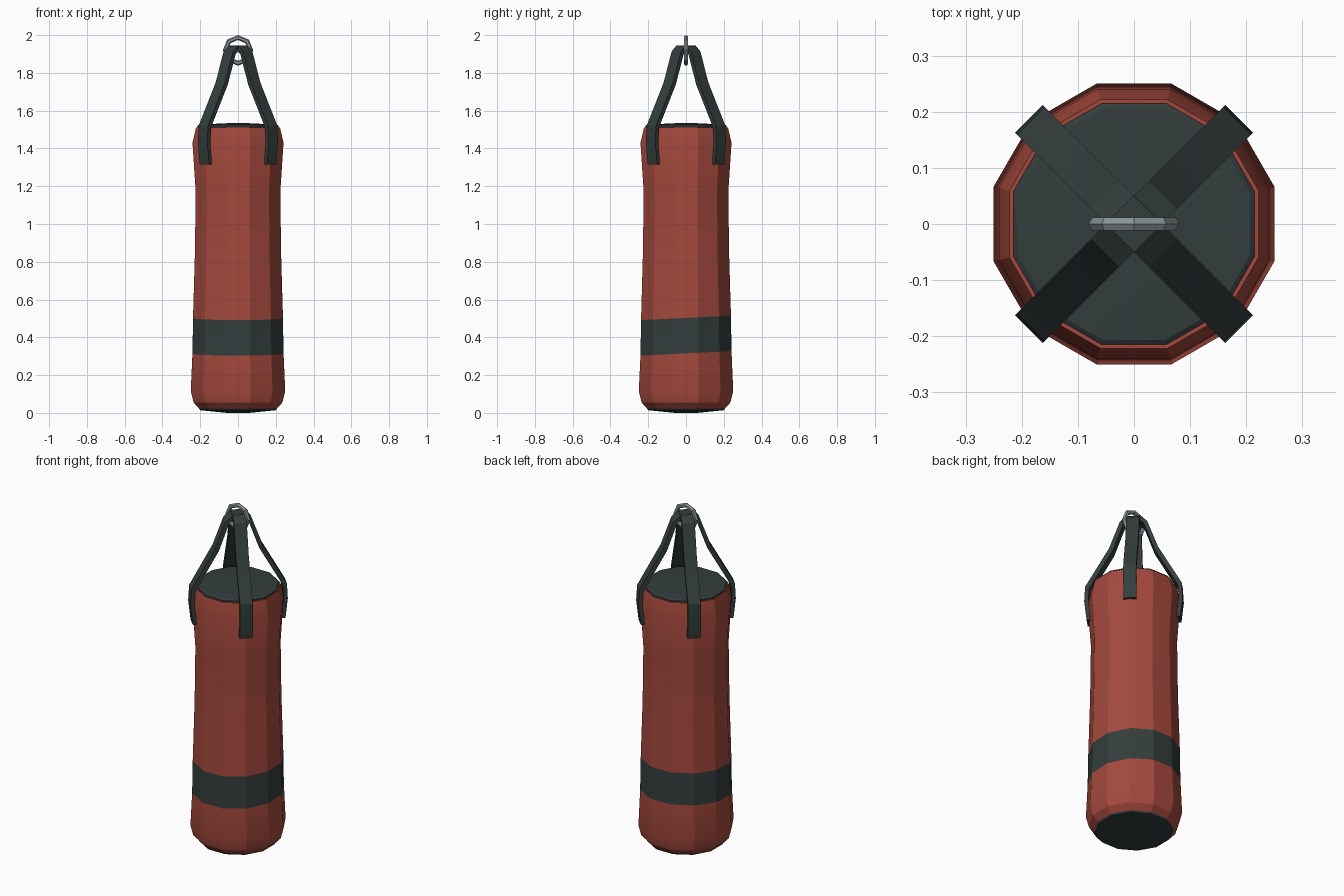
import bpy, bmesh, math
from mathutils import Vector

if "Cube" in bpy.data.objects:
    bpy.data.objects.remove(bpy.data.objects["Cube"])


def material(name, rgb):
    m = bpy.data.materials.new(name)
    m.diffuse_color = (*rgb, 1)
    m.use_nodes = True
    m.node_tree.nodes["Principled BSDF"].inputs["Base Color"].default_value = m.diffuse_color
    return m


RED = material("red leather", (0.37, 0.066, 0.045))
BLACK = material("dark webbing", (0.034, 0.046, 0.046))
STEEL = material("steel", (0.25, 0.29, 0.31))
SIDES = 12


def finish(name, bm, mats, angle=20):
    bmesh.ops.recalc_face_normals(bm, faces=bm.faces)
    me = bpy.data.meshes.new(name)
    bm.to_mesh(me)
    bm.free()
    ob = bpy.data.objects.new(name, me)
    bpy.context.collection.objects.link(ob)
    for m in mats:
        me.materials.append(m)
    bpy.ops.object.select_all(action='DESELECT')
    ob.select_set(True)
    bpy.context.view_layer.objects.active = ob
    bpy.ops.object.shade_smooth_by_angle(angle=math.radians(angle))
    return ob


def lathe(name, profile, mats, dark_rows=()):
    """profile: (flat-to-centre radius, height, slope of the ring along y)"""
    bm = bmesh.new()
    rings = []
    for r, z, slope in profile:
        R = r / math.cos(math.pi / SIDES)
        ring = []
        for i in range(SIDES):
            a = 2 * math.pi * (i + 0.5) / SIDES
            y = R * math.sin(a)
            ring.append(bm.verts.new((R * math.cos(a), y, z + slope * y)))
        rings.append(ring)
    for k in range(len(rings) - 1):
        for i in range(SIDES):
            j = (i + 1) % SIDES
            f = bm.faces.new((rings[k][i], rings[k][j], rings[k + 1][j], rings[k + 1][i]))
            f.material_index = 1 if k in dark_rows else 0
    # close both ends
    bm.faces.new(rings[0][::-1])
    bm.faces.new(rings[-1])
    return finish(name, bm, mats)


# Bag body with a slightly tilted dark band
lathe("bag_body", [
    (0.205, 0.022, 0), (0.235, 0.055, 0), (0.250, 0.115, 0),
    (0.241, 0.315, 0.05), (0.238, 0.503, 0.05),
    (0.228, 0.85, 0), (0.224, 1.17, 0), (0.241, 1.43, 0), (0.222, 1.512, 0)],
    [RED, BLACK], dark_rows=(3,))

# End caps
lathe("top_cap", [(0.215, 1.50, 0), (0.215, 1.52, 0), (0.207, 1.526, 0), (0.05, 1.534, 0)], [BLACK])
lathe("bottom_cap", [(0.06, 0.0, 0), (0.200, 0.014, 0), (0.208, 0.026, 0)], [BLACK])


# Two crossed straps, each running up one side, over the ring and down the other
def strap(name, angle, lift):
    outer = [(0.252, 1.315), (0.265, 1.43), (0.260, 1.52), (0.132, 1.75), (0.073, 1.91), (0.036, 1.943)]
    inner = [(0.230, 1.315), (0.243, 1.43), (0.238, 1.51), (0.110, 1.74), (0.053, 1.90), (0.026, 1.920)]
    arch = lambda p: p + [(-r, z) for r, z in reversed(p)]
    out, inn = arch(outer), arch(inner)
    bm = bmesh.new()
    radial = Vector((math.cos(angle), math.sin(angle), 0))
    side = Vector((-radial.y, radial.x, 0)) * 0.035
    rows = []
    for (ro, zo), (ri, zi) in zip(out, inn):
        dz = lift if zo > 1.9 else 0
        o = radial * ro + Vector((0, 0, zo + dz))
        n = radial * ri + Vector((0, 0, zi + dz))
        rows.append([bm.verts.new(p) for p in (o - side, o + side, n + side, n - side)])
    for a, b in zip(rows, rows[1:]):
        for i in range(4):
            j = (i + 1) % 4
            bm.faces.new((a[i], a[j], b[j], b[i]))
    bm.faces.new(rows[0])
    bm.faces.new(rows[-1])
    finish(name, bm, [BLACK])


strap("strap_a", math.radians(45), 0.0)
strap("strap_b", math.radians(135), 0.003)

# Hanging ring, upright and facing the front
bpy.ops.mesh.primitive_torus_add(major_segments=8, minor_segments=6, major_radius=0.068,
                                 minor_radius=0.013, location=(0, 0, 1.919),
                                 rotation=(math.pi / 2, 0, 0))
ring = bpy.context.object
ring.name = "hanging_ring"
ring.data.materials.append(STEEL)
bpy.ops.object.shade_flat()
